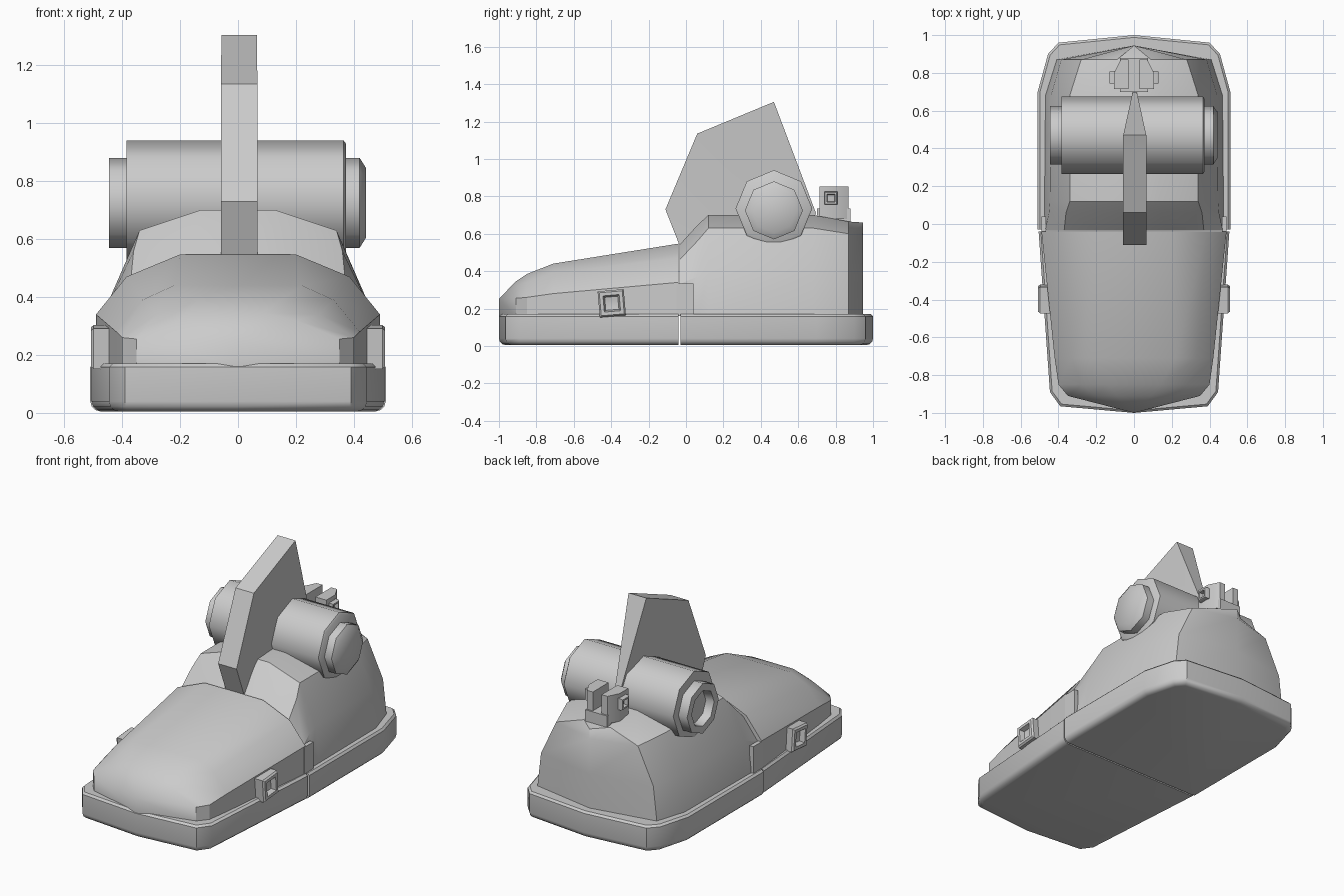
import bpy, bmesh, math
from mathutils import Vector, Matrix

old = bpy.data.objects.get("Cube")
if old:
    bpy.data.objects.remove(old, do_unlink=True)

GREY = (0.6, 0.6, 0.6, 1)
grey = bpy.data.materials.new("plain grey")
grey.use_nodes = True
grey.diffuse_color = GREY
grey.node_tree.nodes["Principled BSDF"].inputs["Base Color"].default_value = GREY


def finish(name, bm, angle=30):
    bmesh.ops.remove_doubles(bm, verts=bm.verts, dist=0.0005)
    bmesh.ops.recalc_face_normals(bm, faces=bm.faces)
    mesh = bpy.data.meshes.new(name)
    bm.to_mesh(mesh)
    bm.free()
    mesh.materials.append(grey)
    obj = bpy.data.objects.new(name, mesh)
    bpy.context.collection.objects.link(obj)
    bpy.ops.object.select_all(action='DESELECT')
    obj.select_set(True)
    bpy.context.view_layer.objects.active = obj
    bpy.ops.object.shade_smooth_by_angle(angle=math.radians(angle))
    return obj


def bridge(bm, rings, cap_first=True, cap_last=True):
    """Skin a list of closed point rings."""
    loops = [[bm.verts.new(p) for p in ring] for ring in rings]
    for a, b in zip(loops, loops[1:]):
        for i in range(len(a)):
            j = (i + 1) % len(a)
            bm.faces.new((a[i], a[j], b[j], b[i]))
    if cap_first:
        bm.faces.new(loops[0])
    if cap_last:
        bm.faces.new(loops[-1])


def shell(name, sections):
    """Loft mirrored half profiles along y; the last one closes on the centre line."""
    rings = []
    for y, half in sections:
        rings.append([(x, y, z) for x, z in half] + [(-x, y, z) for x, z in reversed(half)])
    bm = bmesh.new()
    bridge(bm, rings, cap_last=False)
    return finish(name, bm)


def sole(name, half, seam_y):
    """Plate from a half outline, rounded below and lightly chamfered above."""
    outline = half + [(-x, y) for x, y in reversed(half) if x > 0]
    bm = bmesh.new()
    bridge(bm, [[(x, y, z) for x, y in outline] for z in (0.005, 0.17)])

    def rim(z):
        return [e for e in bm.edges if all(abs(v.co.z - z) < 0.001 for v in e.verts)
                and not all(abs(v.co.y - seam_y) < 0.001 for v in e.verts)]
    bmesh.ops.bevel(bm, geom=rim(0.005), offset=0.035, segments=3, profile=0.5, affect='EDGES')
    bmesh.ops.bevel(bm, geom=rim(0.17), offset=0.012, segments=1, affect='EDGES')
    return finish(name, bm, 35)


def lathe(name, steps, cy, cz, sides=8):
    """Turned part on an axis along x, one corner pointing up."""
    turn = 2 * math.pi / sides
    rings = [[(x, cy + r * math.sin(i * turn), cz + r * math.cos(i * turn))
              for i in range(sides)] for x, r in steps]
    bm = bmesh.new()
    bridge(bm, rings)
    return finish(name, bm, 50)


def box(name, lo, hi):
    bm = bmesh.new()
    bridge(bm, [[(lo[0], lo[1], z), (hi[0], lo[1], z), (hi[0], hi[1], z), (lo[0], hi[1], z)]
                for z in (lo[2], hi[2])])
    return finish(name, bm)


def buckle(name, side, x0, x1, y, z, size, tilt):
    """Square frame facing sideways with a sunken tapered centre."""
    bm = bmesh.new()
    rot = Matrix.Rotation(tilt, 3, 'X')
    rings = []
    for x, s in ((x0, 1), (x1 - 0.01, 1), (x1, 0.88), (x1, 0.62), (x1 - 0.03, 0.5), (x1 - 0.035, 0.25)):
        h = s * size / 2
        ring = []
        for a, b in ((-h, -h), (h, -h), (h, h), (-h, h)):
            p = rot @ Vector((0, a, b))
            ring.append((side * x, y + p.y, z + p.z))
        rings.append(ring)
    bridge(bm, rings)
    return finish(name, bm)


# Two-piece sole
sole("toe_sole", [(0, -1), (0.39, -0.965), (0.445, -0.89), (0.505, -0.04)], -0.04)
sole("heel_sole", [(0.51, -0.03), (0.51, 0.70), (0.455, 0.90), (0.40, 0.96), (0, 1)], -0.03)

# Toe cover
shell("toe_cover", [
    (-0.04, [(0.49, 0.16), (0.49, 0.34), (0.385, 0.47), (0.2, 0.547)]),
    (-0.71, [(0.42, 0.16), (0.42, 0.28), (0.33, 0.39), (0.22, 0.44)]),
    (-0.85, [(0.4, 0.16), (0.4, 0.26), (0.28, 0.34), (0.14, 0.385)]),
    (-0.91, [(0.35, 0.16), (0.35, 0.255), (0.2, 0.32), (0.09, 0.345)]),
    (-1.0, [(0, 0.16), (0, 0.252), (0, 0.252), (0, 0.252)])])

# Heel cover
shell("heel_cover", [
    (-0.035, [(0.475, 0.16), (0.47, 0.33), (0.37, 0.46), (0.18, 0.54)]),
    (0.06, [(0.475, 0.16), (0.45, 0.37), (0.36, 0.56), (0.15, 0.645)]),
    (0.12, [(0.475, 0.16), (0.445, 0.39), (0.34, 0.63), (0.13, 0.70)]),
    (0.68, [(0.47, 0.16), (0.44, 0.39), (0.34, 0.63), (0.13, 0.70)]),
    (0.87, [(0.41, 0.16), (0.385, 0.38), (0.28, 0.60), (0.09, 0.665)]),
    (0.945, [(0, 0.16), (0, 0.38), (0, 0.60), (0, 0.66)])])

# Ankle barrel with a domed end and a hollow end
lathe("ankle_barrel", [(-0.385, 0.205), (0.365, 0.205), (0.372, 0.195)], 0.47, 0.735)
lathe("domed_hub", [(0.3, 0.155), (0.42, 0.155), (0.442, 0.12)], 0.47, 0.725)
lathe("hollow_hub", [(-0.3, 0.155), (-0.445, 0.155), (-0.445, 0.11), (-0.395, 0.1)], 0.47, 0.725)

# Upright fin, narrowing to a thin rear edge: (y, z, half width)
fin = [(-0.11, 0.73, 0.063), (0.06, 1.135, 0.063), (0.47, 1.305, 0.061),
       (0.695, 0.71, 0.012), (0.6, 0.5, 0.012), (0, 0.45, 0.063)]
bm = bmesh.new()
bridge(bm, [[(0.004 + s * w, y, z) for y, z, w in fin] for s in (-1, 1)])
bmesh.ops.triangulate(bm, faces=[f for f in bm.faces if len(f.verts) > 4])
finish("ankle_fin", bm)

# Rear clevis
box("clevis_base", (-0.075, 0.70, 0.62), (0.075, 0.88, 0.735))

for side, label in ((1, "left"), (-1, "right")):
    # Prong with its rear outer corner cut off
    bm = bmesh.new()
    plan = [(0.03, 0.715), (0.105, 0.715), (0.105, 0.80), (0.07, 0.87), (0.03, 0.87)]
    bridge(bm, [[(side * x, y, z) for x, y in plan] for z in (0.68, 0.852)])
    finish(label + "_clevis_prong", bm)
    buckle(label + "_clevis_stud", side, 0.09, 0.13, 0.775, 0.79, 0.07, 0)
    # Side clasp and the small flap over the cover joint
    buckle(label + "_clasp", side, 0.40, 0.508, -0.397, 0.228, 0.14, math.radians(5))
    xs = sorted((side * 0.465, side * 0.49))
    box(label + "_joint_flap", (xs[0], -0.05, 0.16), (xs[1], 0.04, 0.335))
